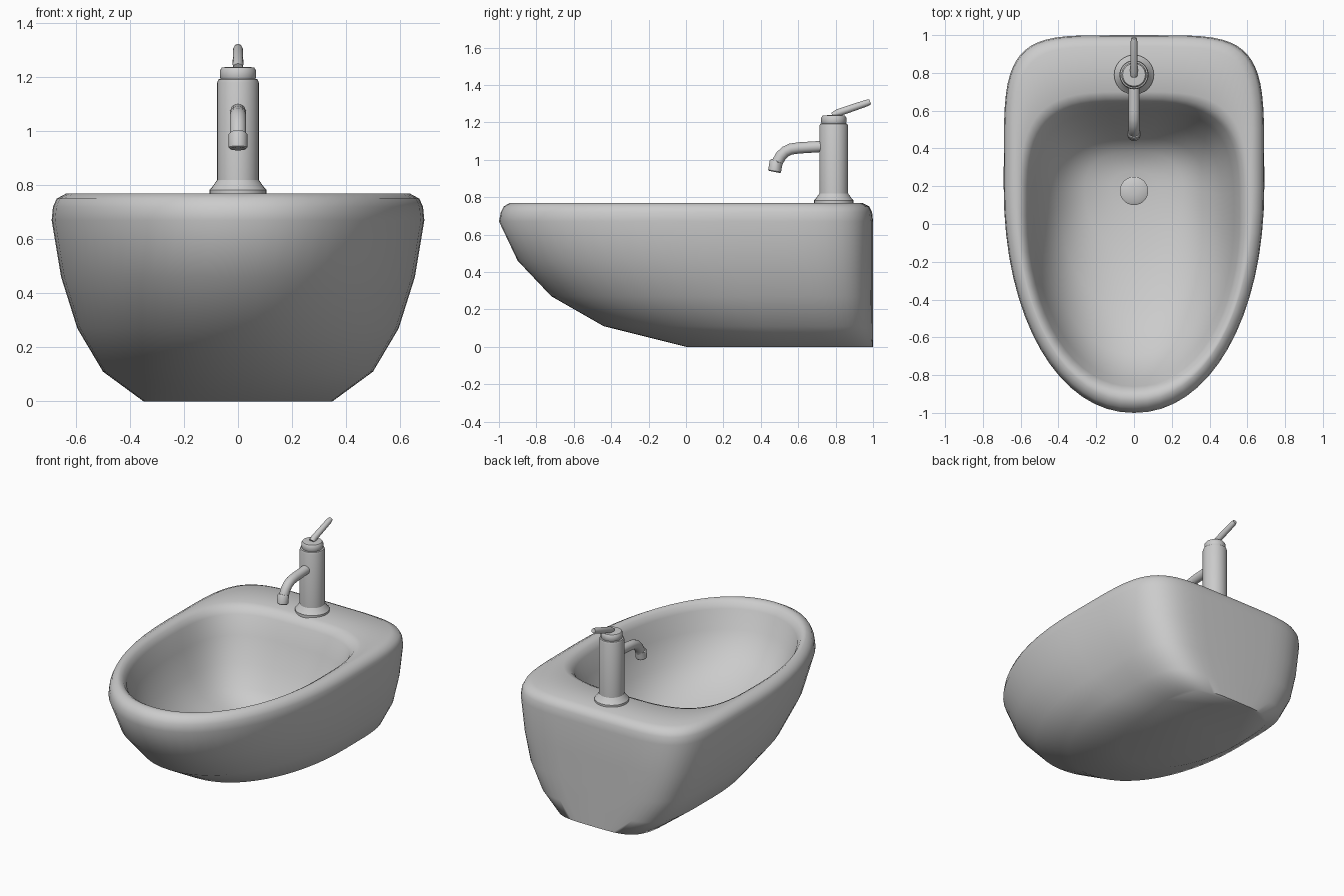
import bpy, bmesh, math
from mathutils import Vector

if "Cube" in bpy.data.objects:
    bpy.data.objects.remove(bpy.data.objects["Cube"])

N = 64


def finish(name, bm, angle):
    bmesh.ops.recalc_face_normals(bm, faces=bm.faces)
    me = bpy.data.meshes.new(name)
    bm.to_mesh(me)
    bm.free()
    ob = bpy.data.objects.new(name, me)
    bpy.context.collection.objects.link(ob)
    bpy.ops.object.select_all(action='DESELECT')
    ob.select_set(True)
    bpy.context.view_layer.objects.active = ob
    bpy.ops.object.shade_smooth_by_angle(angle=math.radians(angle))
    return ob


def loft(name, rings, angle):
    """Skin a list of point loops and cap both ends."""
    bm = bmesh.new()
    loops = [[bm.verts.new(p) for p in r] for r in rings]
    for a, b in zip(loops, loops[1:]):
        n = len(a)
        for i in range(n):
            j = (i + 1) % n
            bm.faces.new((a[i], a[j], b[j], b[i]))
    bm.faces.new(loops[0])
    bm.faces.new(loops[-1])
    return finish(name, bm, angle)


def outline(z, half, front, back, power):
    """Plan outline: half ellipse in front, rounded square behind."""
    yc = front + 0.6 * (back - front)
    pts = []
    for i in range(N):
        t = 2 * math.pi * i / N
        c, s = math.cos(t), math.sin(t)
        n = power if s > 0 else 2.1
        x = math.copysign(abs(c) ** (2 / n), c) * half
        y = math.copysign(abs(s) ** (2 / n), s)
        pts.append((x, yc + y * ((back - yc) if s > 0 else (yc - front)), z))
    return pts


def lathe(name, profile, y, angle=35):
    rings = [[(r * math.cos(2 * math.pi * i / 32), y + r * math.sin(2 * math.pi * i / 32), z)
              for i in range(32)] for r, z in profile]
    return loft(name, rings, angle)


def tube(name, path, radii, angle=40):
    """Round tube along (y, z) points in the centre plane."""
    pts = [Vector((0, y, z)) for y, z in path]
    rings = []
    for k, p in enumerate(pts):
        d = (pts[min(k + 1, len(pts) - 1)] - pts[max(k - 1, 0)]).normalized()
        up = Vector((1, 0, 0)).cross(d)
        rings.append([p + radii[k] * (Vector((1, 0, 0)) * math.cos(a) + up * math.sin(a))
                      for a in (2 * math.pi * i / 20 for i in range(20))])
    return loft(name, rings, angle)


# basin: outer shell up, over the rim and down into the bowl
# z, half width, front y, back y, squareness of the back
sections = [
    (0.00, 0.35, 0.00, 1.00, 4), (0.11, 0.50, -0.44, 1.00, 4.5),
    (0.27, 0.595, -0.72, 1.00, 5), (0.46, 0.655, -0.90, 1.00, 5),
    (0.67, 0.69, -1.00, 1.00, 5), (0.72, 0.685, -0.99, 0.995, 5),
    (0.75, 0.672, -0.975, 0.98, 5), (0.77, 0.635, -0.94, 0.94, 5),
    (0.77, 0.605, -0.91, 0.70, 3.6), (0.755, 0.58, -0.885, 0.665, 3.5),
    (0.72, 0.56, -0.86, 0.64, 3.4), (0.60, 0.53, -0.82, 0.60, 3.3),
    (0.45, 0.47, -0.69, 0.53, 3.2), (0.32, 0.385, -0.46, 0.455, 3),
    (0.24, 0.26, -0.14, 0.38, 2.6), (0.215, 0.12, 0.05, 0.28, 2.2),
    (0.21, 0.02, 0.15, 0.19, 2),
]
loft("basin", [outline(*s) for s in sections], 80)

# drain plug in the bowl
lathe("drain_plug", [(0.075, 0.19), (0.075, 0.222), (0.06, 0.23), (0.02, 0.235)], 0.175)

# tap body with flange and cap
lathe("tap_flange", [(0.105, 0.76), (0.105, 0.783), (0.098, 0.79), (0.084, 0.81), (0.077, 0.82)], 0.79)
lathe("tap_body", [(0.077, 0.80), (0.077, 1.18), (0.073, 1.192), (0.06, 1.195)], 0.79)
lathe("tap_cap", [(0.06, 1.185), (0.067, 1.20), (0.067, 1.225), (0.06, 1.236), (0.035, 1.238)], 0.79)

# lever
tube("tap_lever", [(0.785, 1.235), (0.81, 1.25), (0.965, 1.303), (0.985, 1.31)],
     [0.018, 0.02, 0.018, 0.014])

# curved spout and its nozzle
tube("tap_spout", [(0.74, 1.072), (0.60, 1.063), (0.56, 1.057), (0.53, 1.043),
                   (0.507, 1.02), (0.49, 0.99), (0.483, 0.97)], [0.03] * 7)
tube("tap_nozzle", [(0.484, 0.993), (0.482, 0.988), (0.474, 0.94), (0.473, 0.935)],
     [0.03, 0.035, 0.035, 0.03])
